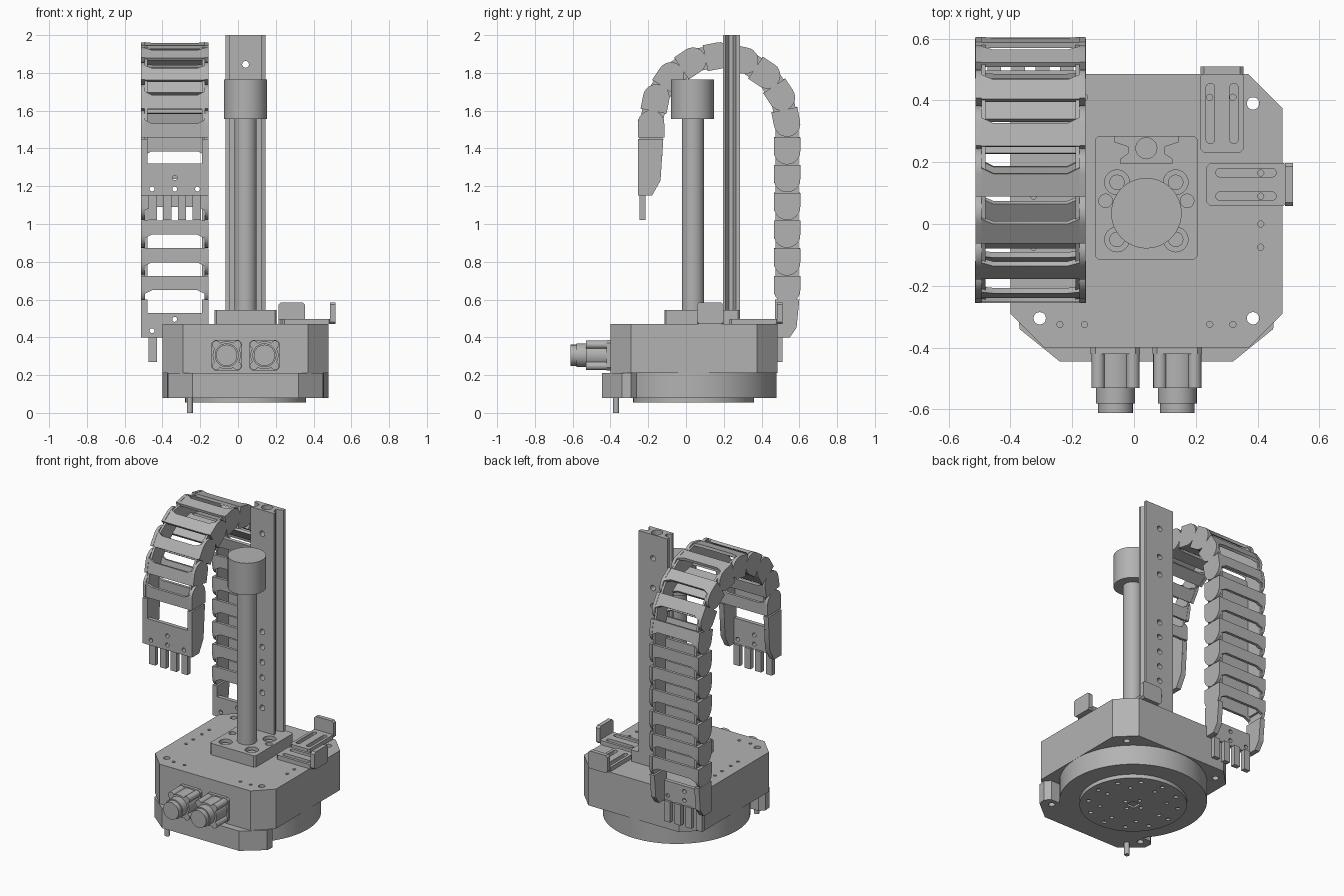
import bpy, bmesh, math
from mathutils import Matrix, Vector

if "Cube" in bpy.data.objects:
    bpy.data.objects.remove(bpy.data.objects["Cube"])

GREY = bpy.data.materials.new("machined_grey")
GREY.use_nodes = True
GREY.diffuse_color = (0.45, 0.45, 0.45, 1)
GREY.node_tree.nodes["Principled BSDF"].inputs["Base Color"].default_value = GREY.diffuse_color


def frame(x, y, z, o=(0, 0, 0)):
    """Matrix from three axis directions and an origin."""
    m = Matrix((x, y, z)).transposed().to_4x4()
    m.translation = Vector(o)
    return m


UP = Matrix.Identity(4)
FRONT = frame((1, 0, 0), (0, 0, 1), (0, -1, 0))   # profile in x,z; depth towards -y
SIDE = frame((0, 1, 0), (0, 0, 1), (1, 0, 0))     # profile in y,z; depth along x


def circle(cx, cy, r, n=32, start=0, sweep=2 * math.pi):
    full = abs(sweep - 2 * math.pi) < 1e-6
    steps = n if full else n - 1
    return [(cx + r * math.cos(start + sweep * i / steps),
             cy + r * math.sin(start + sweep * i / steps)) for i in range(n)]


def rect(x0, x1, y0, y1, c=0):
    """Rectangle, with chamfered corners when c is given."""
    if not c:
        return [(x0, y0), (x1, y0), (x1, y1), (x0, y1)]
    return [(x0 + c, y0), (x1 - c, y0), (x1, y0 + c), (x1, y1 - c),
            (x1 - c, y1), (x0 + c, y1), (x0, y1 - c), (x0, y0 + c)]


def slot(cx, y0, y1, r):
    return circle(cx, y1 - r, r, 9, 0, math.pi) + circle(cx, y0 + r, r, 9, math.pi, math.pi)


def prism(bm, pts, a, b, m=UP):
    lo = [bm.verts.new(m @ Vector((x, y, a))) for x, y in pts]
    hi = [bm.verts.new(m @ Vector((x, y, b))) for x, y in pts]
    n = len(pts)
    faces = [bm.faces.new(lo[::-1]), bm.faces.new(hi)]
    faces += [bm.faces.new((lo[i], lo[(i + 1) % n], hi[(i + 1) % n], hi[i])) for i in range(n)]
    bmesh.ops.recalc_face_normals(bm, faces=faces)


def make(name, solids, cuts=()):
    """Object from (profile, start, end, frame) solids, with optional cut-outs."""
    objs = []
    for label, parts in ((name, solids), (name + "_cutter", cuts)):
        if not parts:
            continue
        bm = bmesh.new()
        for p in parts:
            prism(bm, *p)
        me = bpy.data.meshes.new(label)
        bm.to_mesh(me)
        bm.free()
        me.materials.append(GREY)
        ob = bpy.data.objects.new(label, me)
        bpy.context.collection.objects.link(ob)
        objs.append(ob)
    if cuts:
        mod = objs[0].modifiers.new("cut", "BOOLEAN")
        mod.operation, mod.object, mod.solver = "DIFFERENCE", objs[1], "EXACT"
        bpy.context.view_layer.objects.active = objs[0]
        bpy.ops.object.modifier_apply(modifier="cut")
        bpy.data.objects.remove(objs[1])
    return objs[0]


CX = 0.04   # turntable centre in x and y

# Base housing, lid and front flange share the corner through-holes
corners = [(x, y) for x in (-0.305, 0.385) for y in (-0.305, 0.39)]
through = [(circle(x, y, 0.02, 20), 0, 1) for x, y in corners]
outline = rect(-0.40, 0.48, -0.40, 0.485, 0.11)
make("housing", [(outline, 0.21, 0.395)], through)
tapped = [(0.41, y) for y in (0.165, 0.09, 0, -0.075)] + [(-0.325, y) for y in (0.165, 0.09, 0, -0.075)]
tapped += [(x, y) for x in (-0.24, -0.16, 0.245, 0.32) for y in (-0.325, 0.41)]
make("lid", [(outline, 0.395, 0.47)],
     through + [(circle(x, y, 0.01, 12), 0.44, 0.5) for x, y in tapped])
flange = [(-0.345, -0.26), (-0.375, -0.29), (-0.37, -0.34), (-0.24, -0.445),
          (0.32, -0.445), (0.45, -0.34), (0.455, -0.29), (0.425, -0.26)]
make("front_flange", [(flange, 0.08, 0.21)], through)
make("locating_pin", [(circle(-0.255, -0.37, 0.016, 16), 0, 0.1)])

# Turntable underneath with bolt circles
make("turntable", [(circle(CX, CX, 0.44, 80), 0.08, 0.21)])
bolts = []
for count, ring, r in ((12, 0.27, 0.014), (8, 0.2, 0.012), (4, 0.06, 0.012)):
    bolts += [(circle(x, y, r, 12), 0, 0.068) for x, y in circle(CX, CX, ring, count)]
bolts.append((rect(0.01, 0.07, 0.01, 0.07), 0, 0.068))
make("mounting_disc", [(circle(CX, CX, 0.32, 64), 0.055, 0.08)], bolts)

# Pedestal block with counterbored bolts
heads = [(x, y) for x in (-0.055, 0.135) for y in (-0.05, 0.135)]
cuts = [(circle(x, y, 0.04, 24), 0.505, 0.6) for x, y in heads]
cuts += [(circle(x, 0.075, 0.022, 16), 0.52, 0.6) for x in (-0.092, 0.172)]
make("pedestal", [(rect(-0.125, 0.205, -0.115, 0.285, 0.01), 0.47, 0.545)], cuts)
make("pedestal_bolts", [(circle(x, y, 0.025, 16), 0.5, 0.53) for x, y in heads])

# Round column and cap
make("column", [(circle(CX, 0.037, 0.059, 40), 0.545, 1.56)])
make("column_cap", [(circle(CX, 0.035, 0.114, 48), 1.555, 1.765)])

# Grooved upright rail with a bore and a row of cross holes
half = [(0.105, 0.285), (0.105, 0.265), (0.06, 0.25), (0.06, 0.228), (0.085, 0.21), (0.085, 0.195)]
rail = [(CX + x, y) for x, y in half] + [(CX - x, y) for x, y in reversed(half)]
heights = [1.845, 1.65, 1.53] + [0.7 + 0.1 * i for i in range(6)]
cuts = [(circle(CX, z, 0.018, 16), -0.4, -0.1, FRONT) for z in heights]
cuts.append((circle(CX, 0.245, 0.034, 24), 1.95, 2.1))
make("rail", [(rail, 0.545, 2.0)], cuts)

# Two slotted angle brackets
for name, m in (("rear_bracket", Matrix.Translation((0.285, 0.23, 0))),
                ("left_bracket", frame((0, -1, 0), (1, 0, 0), (0, 0, 1), (0.235, 0.128, 0)))):
    make(name, [(rect(-0.07, 0.07, 0, 0.26, 0.012), 0.47, 0.498, m),
                (rect(-0.07, 0.07, 0.47, 0.585, 0.012), -0.28, -0.253, m @ FRONT)],
         [(slot(x, 0.03, 0.225, 0.014), 0.4, 0.6, m) for x in (-0.038, 0.038)])

# Front connectors: mounting plate, corner posts and stepped barrel
for name, x in (("right_connector", -0.06), ("left_connector", 0.14)):
    z = 0.305
    parts = [(rect(x - 0.08, x + 0.08, z - 0.08, z + 0.08, 0.015), 0.39, 0.42, FRONT)]
    parts += [(circle(x + a, z + b, 0.022, 16), 0.41, 0.53, FRONT)
              for a in (-0.056, 0.056) for b in (-0.056, 0.056)]
    parts += [(circle(x, z, r, 40), 0.4, end, FRONT)
              for r, end in ((0.074, 0.53), (0.063, 0.58), (0.056, 0.612))]
    make(name, parts)

# Cable chain: joints run up the back, over the bend and down the front
CHAIN_X, PITCH, BEND, BEND_Y, BEND_Z = -0.335, 0.147, 0.36, 0.175, 1.532
joints = [(0.535, 0.65 + PITCH * i) for i in range(6)]
joints += circle(BEND_Y, BEND_Z, BEND, 9, 0, math.pi)
joints.append((joints[-1][0], BEND_Z - PITCH))

cheek = circle(0, 0, 0.07, 13, math.pi / 2, math.pi) + [(0.074, -0.07), (0.074, 0.07)]
tongue = rect(0, 0.19, -0.06, 0.06, 0.02)
bar = [(-0.16, -0.02), (-0.12, 0), (0.12, 0), (0.16, -0.02),
       (0.16, 0.075), (-0.16, 0.075)]
links = []
for (y0, z0), (y1, z1) in zip(joints, joints[1:]):
    t = Vector((0, y1 - y0, z1 - z0)).normalized()
    m = frame(t, (0, t.z, -t.y), (-1, 0, 0), (CHAIN_X, y0, z0))
    flat = m @ frame((0, 0, 1), (1, 0, 0), (0, 1, 0))
    for s in (-1, 1):
        links.append((cheek, s * 0.158, s * 0.178, m))
        links.append((tongue, s * 0.145, s * 0.159, m))
        links.append((bar, s * 0.05, s * 0.068, flat))
make("cable_chain", links)

# Chain end brackets: cheeks, drilled plate and strain-relief teeth
lower = [(0.47, 0.4), (0.55, 0.4), (0.585, 0.45), (0.60, 0.6), (0.47, 0.6)]
upper = [(-0.255, 1.15), (-0.18, 1.15), (-0.135, 1.23), (-0.12, 1.45), (-0.255, 1.45)]
for name, side, y, z, top in (("lower_chain_end", lower, 0.47, 0.4, 0.53),
                              ("upper_chain_end", upper, -0.255, 1.15, 1.32)):
    m = SIDE.copy()
    m.translation.x = CHAIN_X
    parts = [(side, s * 0.145, s * 0.179, m) for s in (-1, 1)]
    holes = [(CHAIN_X + dx, z + 0.035) for dx in (-0.12, 0, 0.12)] + [(CHAIN_X, z + 0.095)]
    plate = rect(CHAIN_X - 0.15, CHAIN_X + 0.15, z, top)
    make(name + "_cheeks", parts)
    make(name + "_plate", [(plate, -y - 0.026, -y, FRONT)],
         [(circle(a, b, 0.013, 16), -y - 0.1, -y + 0.1, FRONT) for a, b in holes])
    make(name + "_teeth",
         [(rect(CHAIN_X + dx - 0.022, CHAIN_X + dx + 0.022, z - 0.13, z + 0.005),
           -y - 0.04, -y - 0.01, FRONT) for dx in (-0.117, -0.039, 0.039, 0.117)])

# Smooth round walls, keep machined edges sharp
for ob in bpy.context.scene.objects:
    ob.select_set(ob.type == "MESH")
    if ob.type == "MESH":
        bpy.context.view_layer.objects.active = ob
bpy.ops.object.shade_smooth_by_angle(angle=math.radians(28))
